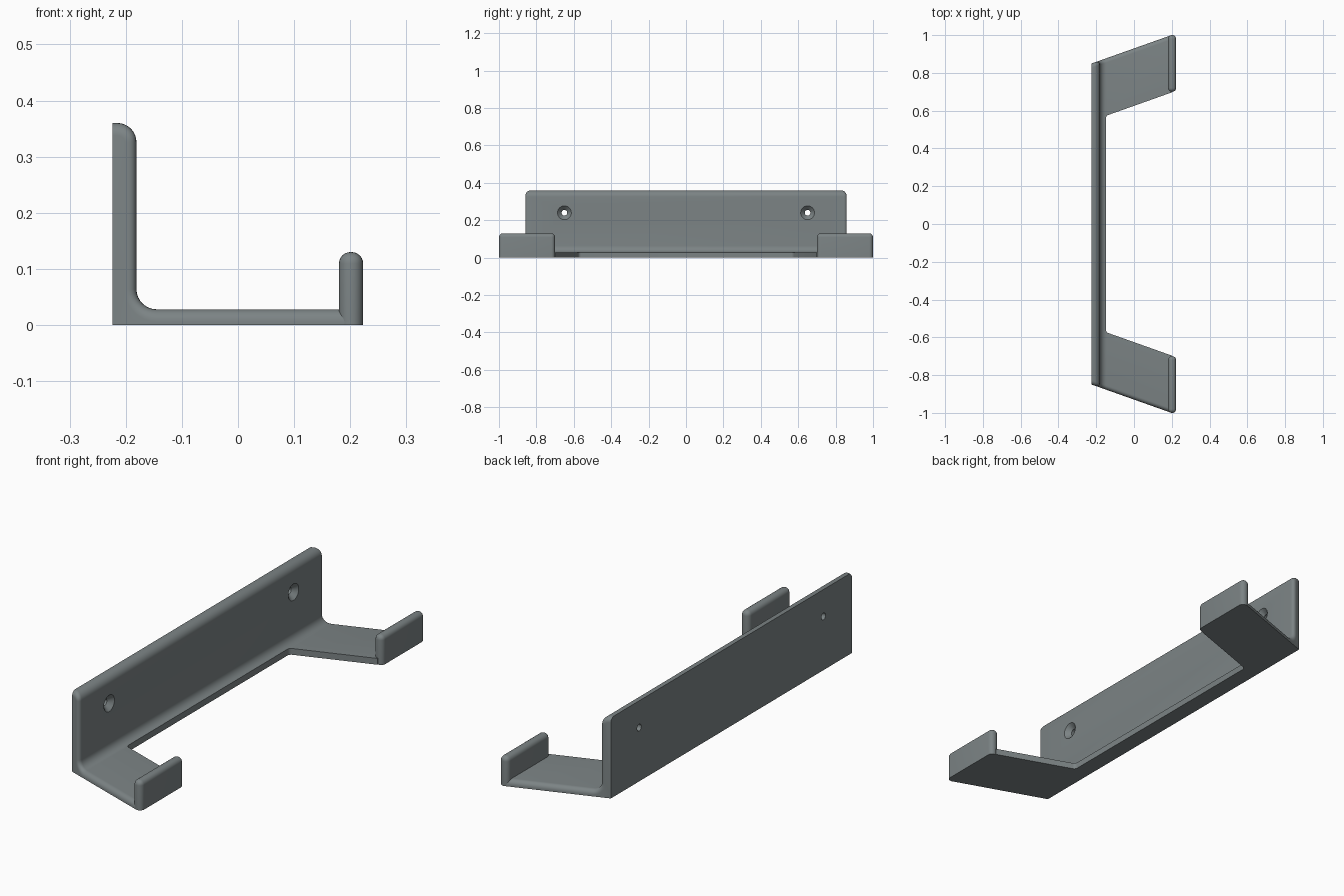
import bpy, bmesh, math
from mathutils import Matrix, Vector

if "Cube" in bpy.data.objects:
    bpy.data.objects.remove(bpy.data.objects["Cube"])

grey = bpy.data.materials.new("slate grey")
grey.diffuse_color = (0.20, 0.228, 0.233, 1)
grey.use_nodes = True
grey.node_tree.nodes["Principled BSDF"].inputs["Base Color"].default_value = grey.diffuse_color

BACK, FRONT, LIP_IN, LIP_OUT = -0.224, -0.181, 0.18, 0.223
TOP, FLOOR, LIP_TOP = 0.36, 0.028, 0.13
SLOPE = 0.355


def finish(name, bm):
    bmesh.ops.recalc_face_normals(bm, faces=bm.faces)
    mesh = bpy.data.meshes.new(name)
    bm.to_mesh(mesh)
    bm.free()
    ob = bpy.data.objects.new(name, mesh)
    bpy.context.collection.objects.link(ob)
    mesh.materials.append(grey)
    return ob


def prism(bm, points, offset):
    """Extrude a flat outline by the offset."""
    face = bm.faces.new([bm.verts.new(p) for p in points])
    new = bmesh.ops.extrude_face_region(bm, geom=[face])["geom"]
    bmesh.ops.translate(bm, vec=offset, verts=[v for v in new if isinstance(v, bmesh.types.BMVert)])


def arc(cx, cz, r, a0, a1, n=8):
    return [(cx + r * math.cos(math.radians(a0 + (a1 - a0) * i / n)),
             cz + r * math.sin(math.radians(a0 + (a1 - a0) * i / n))) for i in range(n + 1)]


def cut(target, cutter):
    cutter.hide_render = True
    mod = target.modifiers.new("cut", "BOOLEAN")
    mod.operation, mod.solver, mod.object = "DIFFERENCE", "EXACT", cutter
    bpy.context.view_layer.objects.active = target
    bpy.ops.object.modifier_apply(modifier=mod.name)
    bpy.data.objects.remove(cutter)


def smooth(ob):
    bpy.ops.object.select_all(action="DESELECT")
    ob.select_set(True)
    bpy.context.view_layer.objects.active = ob
    bpy.ops.object.shade_smooth_by_angle(angle=math.radians(35))


# Bracket: wall, fillet and floor in one profile, ends slanting outward
profile = [(BACK, 0), (BACK, TOP)]
profile += arc(FRONT - 0.034, TOP - 0.034, 0.034, 90, 0)
profile += arc(FRONT + 0.036, FLOOR + 0.036, 0.036, 180, 270)
profile += [(0.2, FLOOR), (0.2, 0)]
bm = bmesh.new()
prism(bm, [(x, -1, z) for x, z in profile], Vector((0, 2, 0)))
for v in bm.verts:
    v.co.y = math.copysign(0.85 + SLOPE * (v.co.x - BACK), v.co.y)


def rounded_end(e):
    a, b = (v.co for v in e.verts)
    on_end = a.y * b.y > 0
    return on_end and max(a.z, b.z) > 0.01 and min(a.z, b.z) > 0.01 and max(a.x, b.x) > BACK + 0.001


bm.normal_update()
bmesh.ops.bevel(bm, geom=[e for e in bm.edges if rounded_end(e)], offset=0.022,
                offset_type="OFFSET", segments=6, profile=0.5, affect="EDGES")
bracket = finish("bracket", bm)

# Opening between the two arms, with softened inner corners
bm = bmesh.new()
inner = -0.148
outline = [(inner, -0.573), (inner, 0.573), (0.4, 0.573 + 0.548 * SLOPE), (0.4, -0.573 - 0.548 * SLOPE)]
prism(bm, [(x, y, -0.1) for x, y in outline], Vector((0, 0, 0.7)))
corners = [e for e in bm.edges if all(v.co.x < 0 for v in e.verts)
           and abs(e.verts[0].co.z - e.verts[1].co.z) > 0.5]
bmesh.ops.bevel(bm, geom=corners, offset=0.012, segments=5, profile=0.5, affect="EDGES")
cut(bracket, finish("opening_cutter", bm))

# Countersunk screw holes
for side in (-1, 1):
    bm = bmesh.new()
    rings = []
    for x, r in ((-0.3, 0.015), (FRONT - 0.022, 0.015), (FRONT, 0.037), (FRONT + 0.05, 0.037)):
        rings.append([bm.verts.new((x, side * 0.65 + r * math.cos(math.tau * i / 32),
                                    0.24 + r * math.sin(math.tau * i / 32))) for i in range(32)])
    for a, b in zip(rings, rings[1:]):
        for i in range(32):
            j = (i + 1) % 32
            bm.faces.new((a[i], a[j], b[j], b[i]))
    bm.faces.new(rings[0])
    bm.faces.new(rings[-1])
    cut(bracket, finish("hole_cutter", bm))
smooth(bracket)

# Upright lips at the arm tips, rounded everywhere but underneath
for side, label in ((-1, "front"), (1, "back")):
    bm = bmesh.new()
    bmesh.ops.create_cube(bm, size=1, matrix=Matrix.Translation(((LIP_IN + LIP_OUT) / 2, side * 0.85, LIP_TOP / 2))
                          @ Matrix.Diagonal((LIP_OUT - LIP_IN, 0.3, LIP_TOP, 1)))
    edges = [e for e in bm.edges if max(v.co.z for v in e.verts) > 0.01]
    bmesh.ops.bevel(bm, geom=edges, offset=0.0205, segments=6, profile=0.5, affect="EDGES")
    smooth(finish(label + "_lip", bm))
